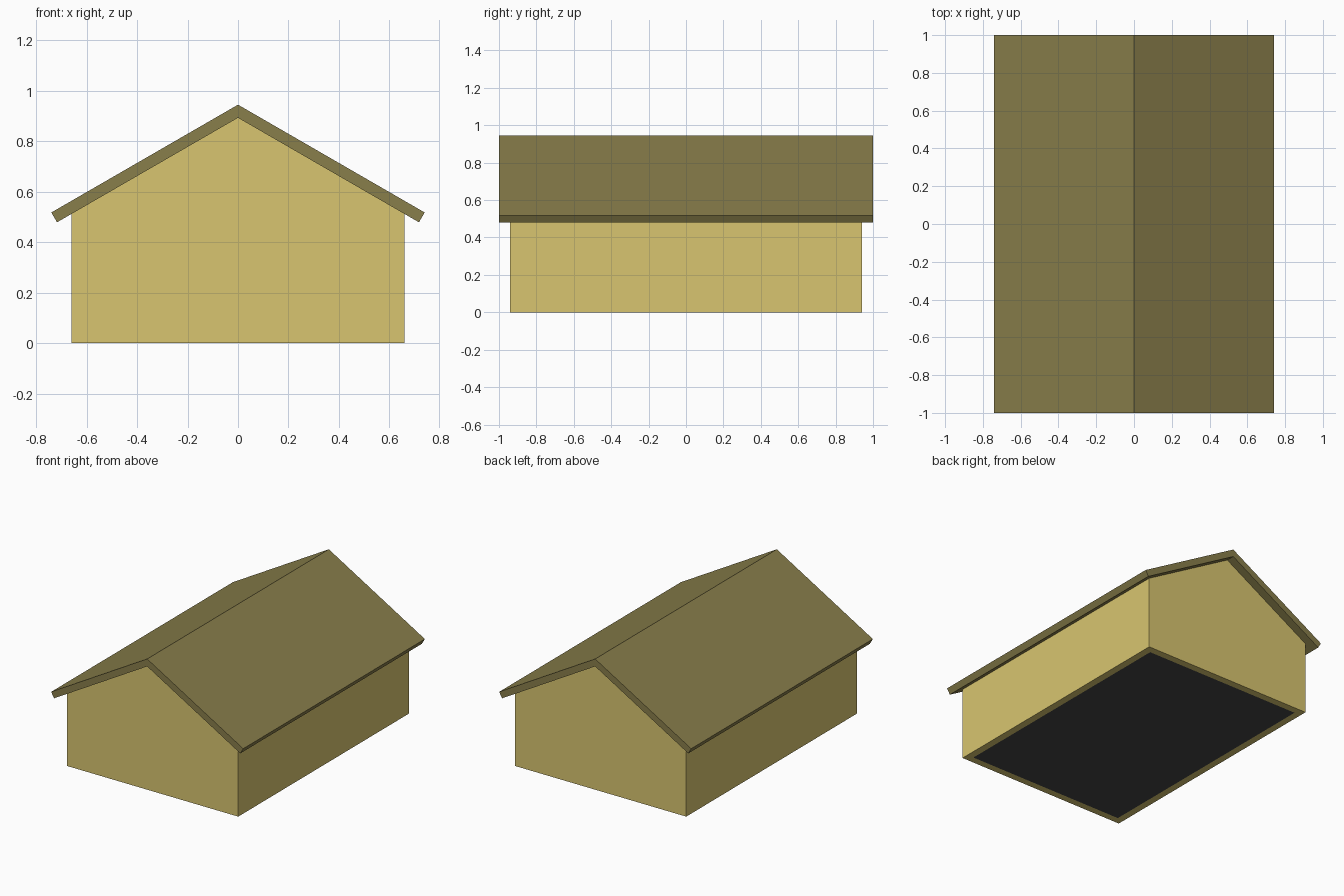
import bpy, bmesh, math

if "Cube" in bpy.data.objects:
    bpy.data.objects.remove(bpy.data.objects["Cube"])

SLOPE = math.tan(math.radians(30))
HALF_W, HALF_L, WALL = 0.66, 0.94, 0.05   # wall footprint and thickness
PEAK_IN, PEAK_OUT = 0.893, 0.945          # roof underside and ridge


def material(name, rgb):
    m = bpy.data.materials.new(name)
    m.diffuse_color = (*rgb, 1)
    m.use_nodes = True
    m.node_tree.nodes["Principled BSDF"].inputs["Base Color"].default_value = m.diffuse_color
    return m


def prism(name, profile, y0, y1, mat):
    """Extrude an (x, z) profile along y."""
    bm = bmesh.new()
    face = bm.faces.new([bm.verts.new((x, y0, z)) for x, z in profile])
    ext = bmesh.ops.extrude_face_region(bm, geom=[face])
    moved = [v for v in ext["geom"] if isinstance(v, bmesh.types.BMVert)]
    bmesh.ops.translate(bm, verts=moved, vec=(0, y1 - y0, 0))
    bmesh.ops.recalc_face_normals(bm, faces=bm.faces)
    mesh = bpy.data.meshes.new(name)
    bm.to_mesh(mesh)
    bm.free()
    obj = bpy.data.objects.new(name, mesh)
    bpy.context.collection.objects.link(obj)
    mesh.materials.append(mat)
    return obj


def under_roof(x):
    return PEAK_IN - abs(x) * SLOPE


wall_mat = material("wall_yellow", (0.69, 0.56, 0.16))
roof_mat = material("roof_brown", (0.25, 0.21, 0.07))
floor_mat = material("floor_dark", (0.06, 0.06, 0.06))

# Gable walls, front and back
gable = [(-HALF_W, 0), (HALF_W, 0), (HALF_W, under_roof(HALF_W)),
         (0, PEAK_IN), (-HALF_W, under_roof(HALF_W))]
for name, s in (("front_wall", -1), ("back_wall", 1)):
    prism(name, gable, s * HALF_L, s * (HALF_L - WALL), wall_mat)

# Side walls, with tops bevelled to the roof pitch
inner = HALF_W - WALL
for name, s in (("left_wall", -1), ("right_wall", 1)):
    side = [(s * inner, 0), (s * HALF_W, 0),
            (s * HALF_W, under_roof(HALF_W)), (s * inner, under_roof(inner))]
    prism(name, side, -(HALF_L - WALL), HALF_L - WALL, wall_mat)

# Floor between the walls
prism("floor", [(-inner, 0), (inner, 0), (inner, 0.05), (-inner, 0.05)],
      -(HALF_L - WALL), HALF_L - WALL, floor_mat)

# Chevron roof with square-cut eaves
roof = [(0, PEAK_OUT), (0.74, PEAK_OUT - 0.74 * SLOPE), (0.7175, under_roof(0.7175)),
        (0, PEAK_IN), (-0.7175, under_roof(0.7175)), (-0.74, PEAK_OUT - 0.74 * SLOPE)]
prism("roof", roof, -1, 1, roof_mat)
